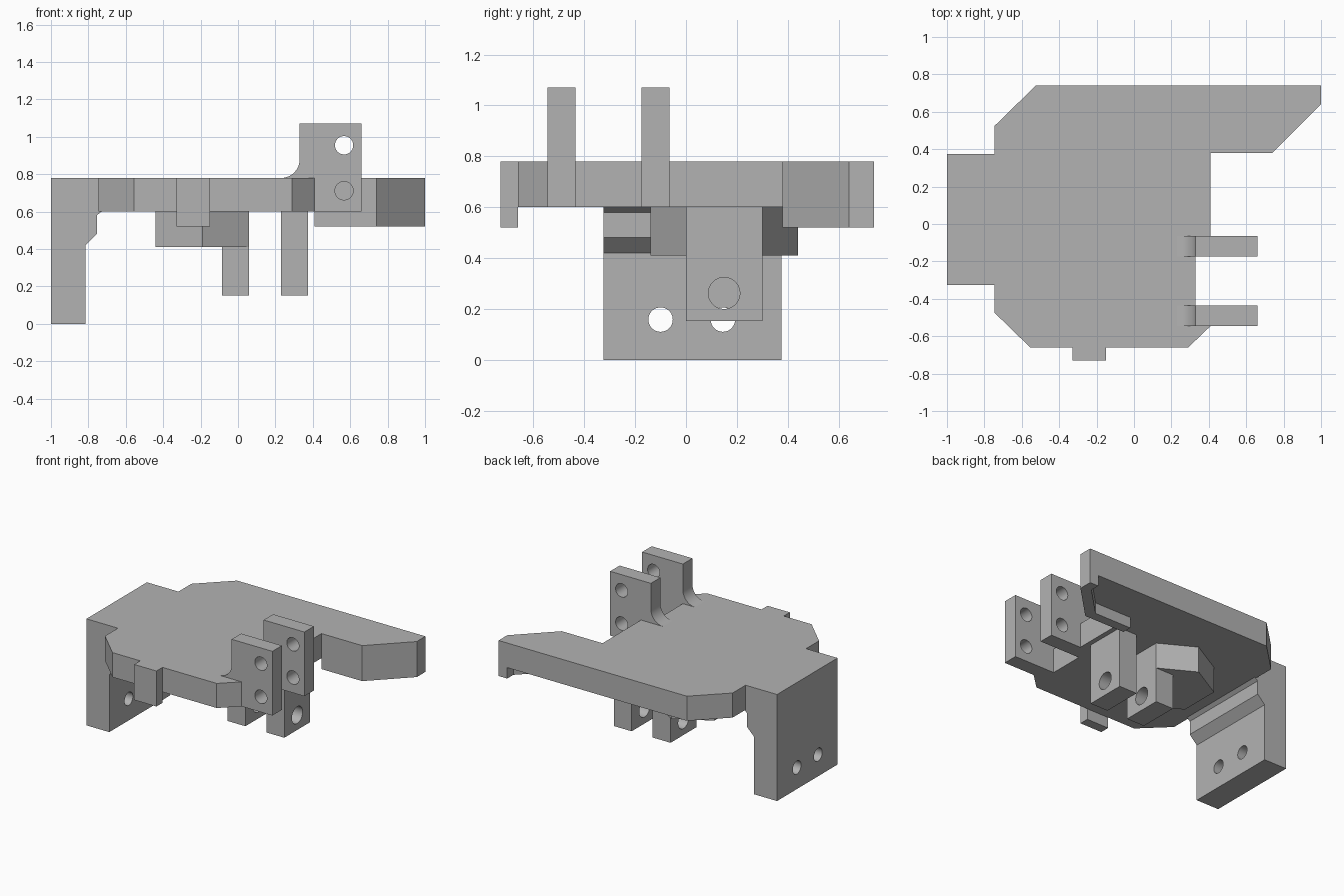
import bpy, bmesh, math

cube = bpy.data.objects.get("Cube")
if cube:
    bpy.data.objects.remove(cube, do_unlink=True)

grey = bpy.data.materials.new("plain_grey")
grey.use_nodes = True
COLOR = (0.45, 0.45, 0.45, 1)
grey.diffuse_color = COLOR
grey.node_tree.nodes["Principled BSDF"].inputs["Base Color"].default_value = COLOR


def prism(name, pts, axis, lo, hi):
    """Extrude a flat outline along an axis between lo and hi."""
    place = {"x": lambda a, b, t: (t, a, b),
             "y": lambda a, b, t: (a, t, b),
             "z": lambda a, b, t: (a, b, t)}[axis]
    bm = bmesh.new()
    low = [bm.verts.new(place(a, b, lo)) for a, b in pts]
    high = [bm.verts.new(place(a, b, hi)) for a, b in pts]
    bm.faces.new(low)
    bm.faces.new(high)
    n = len(pts)
    for i in range(n):
        j = (i + 1) % n
        bm.faces.new((low[i], low[j], high[j], high[i]))
    bmesh.ops.recalc_face_normals(bm, faces=bm.faces)
    mesh = bpy.data.meshes.new(name)
    bm.to_mesh(mesh)
    bm.free()
    mesh.materials.append(grey)
    obj = bpy.data.objects.new(name, mesh)
    bpy.context.collection.objects.link(obj)
    return obj


def rect(a0, a1, b0, b1):
    return [(a0, b0), (a1, b0), (a1, b1), (a0, b1)]


def arc(ca, cb, r, start, end, steps):
    angles = [math.radians(start + (end - start) * i / steps) for i in range(steps + 1)]
    return [(ca + r * math.cos(t), cb + r * math.sin(t)) for t in angles]


def drill(obj, centres, r, axis):
    """Cut round through-holes and bake the result."""
    for a, b in centres:
        cutter = prism("hole_cutter", arc(a, b, r, 0, 350, 35), axis, -2, 2)
        cutter.hide_render = True
        mod = obj.modifiers.new("hole", "BOOLEAN")
        mod.operation, mod.solver, mod.object = "DIFFERENCE", "EXACT", cutter
        graph = bpy.context.evaluated_depsgraph_get()
        baked = bpy.data.meshes.new_from_object(obj.evaluated_get(graph))
        obj.modifiers.clear()
        obj.data = baked
        bpy.data.objects.remove(cutter, do_unlink=True)


BOTTOM, TOP, LIP = 0.6, 0.78, 0.52
parts = []

# Main plate with the back arm
parts.append(prism("main_plate", [
    (-0.745, -0.475), (-0.555, -0.66), (0.29, -0.66), (0.41, -0.545),
    (0.33, -0.545), (0.33, -0.065), (0.41, -0.065), (0.41, 0.38),
    (0.74, 0.38), (1, 0.64), (1, 0.74), (-0.525, 0.74), (-0.745, 0.525),
], "z", BOTTOM, TOP))

# Lip hanging under the arm's edge
parts.append(prism("arm_lip", [
    (0.41, 0.38), (0.74, 0.38), (1, 0.64), (1, 0.74),
    (0.93, 0.74), (0.93, 0.67), (0.71, 0.45), (0.41, 0.45),
], "z", LIP, BOTTOM))

# Tab on the front edge
parts.append(prism("front_tab", rect(-0.33, -0.15, -0.73, -0.66), "z", LIP, TOP))

# Side leg with stepped inner corner and two holes
leg = prism("side_leg", [
    (-1, 0), (-0.815, 0), (-0.815, 0.42), (-0.755, 0.48), (-0.755, 0.58),
    (-0.73, 0.6), (-0.745, 0.605), (-0.745, TOP), (-1, TOP),
], "y", -0.325, 0.375)
drill(leg, [(-0.1, 0.158), (0.145, 0.158)], 0.048, "x")
parts.append(leg)

# Upright lugs with a fillet at the foot and two holes each
lug_outline = arc(0.23, 0.88, 0.1, -90, 0, 10) + [
    (0.33, 1.07), (0.66, 1.07), (0.66, BOTTOM), (0.33, BOTTOM), (0.33, TOP)]
for name, y in (("front_lug", -0.545), ("rear_lug", -0.175)):
    lug = prism(name, lug_outline, "y", y, y + 0.11)
    drill(lug, [(0.567, 0.955), (0.567, 0.712)], 0.049, "y")
    parts.append(lug)

# Hexagonal boss under the plate
parts.append(prism("hex_boss", [
    (-0.44, 0), (-0.19, -0.14), (0.06, 0), (0.06, 0.3), (-0.19, 0.44), (-0.44, 0.3),
], "z", 0.41, BOTTOM))

# Hanging clevis arms, one below the boss and one below the plate
for name, x, top in (("inner_clevis_arm", -0.085, 0.41), ("outer_clevis_arm", 0.23, BOTTOM)):
    arm = prism(name, rect(0, 0.3, 0.153, top), "x", x, x + 0.145)
    drill(arm, [(0.15, 0.262)], 0.062, "x")
    parts.append(arm)

# Smooth the round holes and fillets, keep edges sharp
bpy.ops.object.select_all(action="DESELECT")
for obj in parts:
    obj.select_set(True)
bpy.context.view_layer.objects.active = parts[0]
bpy.ops.object.shade_smooth_by_angle(angle=math.radians(25))
